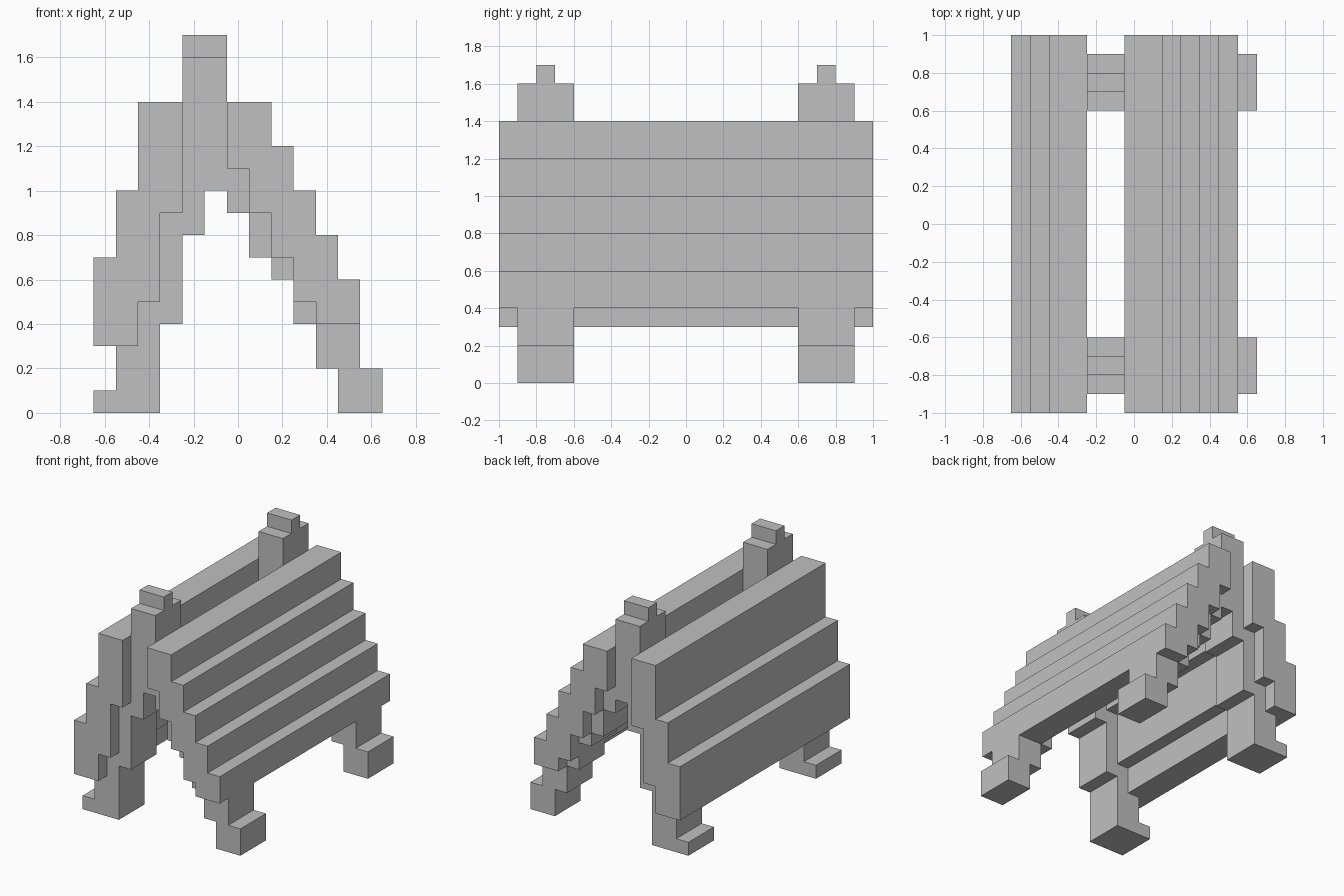
import bpy
import bmesh

UNIT = 0.1       # size of one block
HALF_WIDTH = 0.65

cube = bpy.data.objects.get("Cube")
if cube:
    bpy.data.objects.remove(cube, do_unlink=True)

GREY = (0.53, 0.53, 0.53, 1.0)
grey = bpy.data.materials.new("plain grey")
grey.use_nodes = True
grey.diffuse_color = GREY
for node in grey.node_tree.nodes:
    if node.type == "BSDF_PRINCIPLED":
        node.inputs["Base Color"].default_value = GREY


def stair_outline(x, z, turns):
    """Stepped outline in blocks: turns alternate a new x and a new z."""
    points = [(x, z)]
    for i, value in enumerate(turns):
        if i % 2 == 0:
            x = value
        else:
            z = value
        points.append((x, z))
    return points


def prism(name, outline, y_min, y_max):
    """Extrude an outline of the front along y."""
    bm = bmesh.new()
    verts = [bm.verts.new((x * UNIT - HALF_WIDTH, y_min, z * UNIT))
             for x, z in outline]
    face = bm.faces.new(verts)
    swept = bmesh.ops.extrude_face_region(bm, geom=[face])
    moved = [v for v in swept["geom"] if isinstance(v, bmesh.types.BMVert)]
    bmesh.ops.translate(bm, verts=moved, vec=(0, y_max - y_min, 0))
    bmesh.ops.recalc_face_normals(bm, faces=bm.faces)
    mesh = bpy.data.meshes.new(name)
    bm.to_mesh(mesh)
    bm.free()
    mesh.materials.append(grey)
    obj = bpy.data.objects.new(name, mesh)
    bpy.context.collection.objects.link(obj)
    return obj


# Long stepped boards
steep_board = stair_outline(0, 3, [2, 5, 3, 9, 4, 14, 2, 10, 1, 7, 0])
sloped_board = stair_outline(
    6, 11, [7, 9, 8, 7, 9, 5, 10, 4, 12, 6, 11, 8, 10, 10, 9, 12, 8, 14, 6])
prism("right_board", steep_board, -1, 1)
prism("left_board", sloped_board, -1, 1)

# End frames: underside of both legs, then back over the tops and the post
underside = [3, 4, 4, 8, 5, 10, 6, 9, 7, 7, 8, 6, 9, 4, 10, 2, 11, 0]
left_leg_top = [13, 2, 12, 4, 11, 5, 10, 7, 9, 9, 8, 11, 7, 13]
post = [6, 16, 4, 12]
right_leg_top = [3, 8, 2, 6, 1, 1, 0]
frame = stair_outline(0, 0, underside + left_leg_top + post + right_leg_top)
cap = stair_outline(4, 16, [6, 17, 4])

for end, side in (("front", -1), ("back", 1)):
    for part, outline, inner, outer in (("frame", frame, 0.6, 0.9),
                                        ("post_cap", cap, 0.7, 0.8)):
        low, high = sorted((side * inner, side * outer))
        prism(f"{end}_{part}", outline, low, high)
